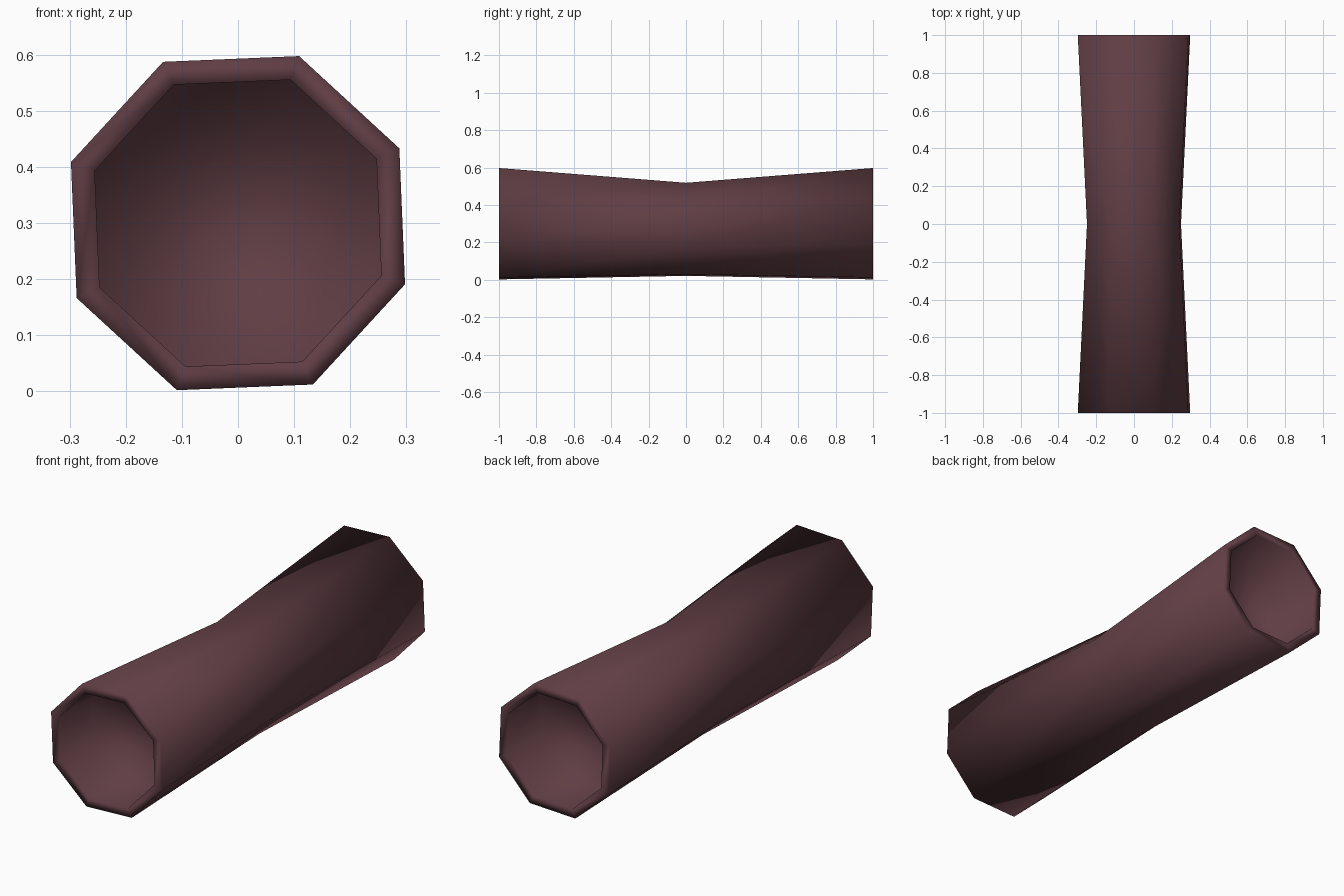
import bpy, bmesh, math

if "Cube" in bpy.data.objects:
    bpy.data.objects.remove(bpy.data.objects["Cube"])

SIDES = 8
OFFSET = math.radians(24.9)

bark = bpy.data.materials.new("dull reddish brown")
bark.diffuse_color = (0.115, 0.047, 0.057, 1)
bark.use_nodes = True
bark.node_tree.nodes["Principled BSDF"].inputs["Base Color"].default_value = bark.diffuse_color

bm = bmesh.new()


def ring(y, radius, z):
    """Octagon of vertices around the log axis."""
    return [bm.verts.new((radius * math.cos(OFFSET + i * math.tau / SIDES), y,
                          z + radius * math.sin(OFFSET + i * math.tau / SIDES)))
            for i in range(SIDES)]


# Rings from the front recess floor, over the rim, along the waisted
# outside and into the back recess: y, radius, centre height
profile = [(-0.75, 0.272, 0.3), (-1, 0.272, 0.3), (-1, 0.317, 0.3),
           (0, 0.265, 0.27),
           (1, 0.317, 0.3), (1, 0.272, 0.3), (0.75, 0.272, 0.3)]
rings = [ring(*p) for p in profile]
for a, b in zip(rings, rings[1:]):
    for i in range(SIDES):
        j = (i + 1) % SIDES
        bm.faces.new((a[i], a[j], b[j], b[i]))

# Recess floors
bm.faces.new(rings[0])
bm.faces.new(rings[-1])
bmesh.ops.recalc_face_normals(bm, faces=bm.faces)
for f in bm.faces:
    f.smooth = True

mesh = bpy.data.meshes.new("hollow_log")
bm.to_mesh(mesh)
bm.free()
mesh.materials.append(bark)
log = bpy.data.objects.new("hollow_log", mesh)
bpy.context.collection.objects.link(log)
